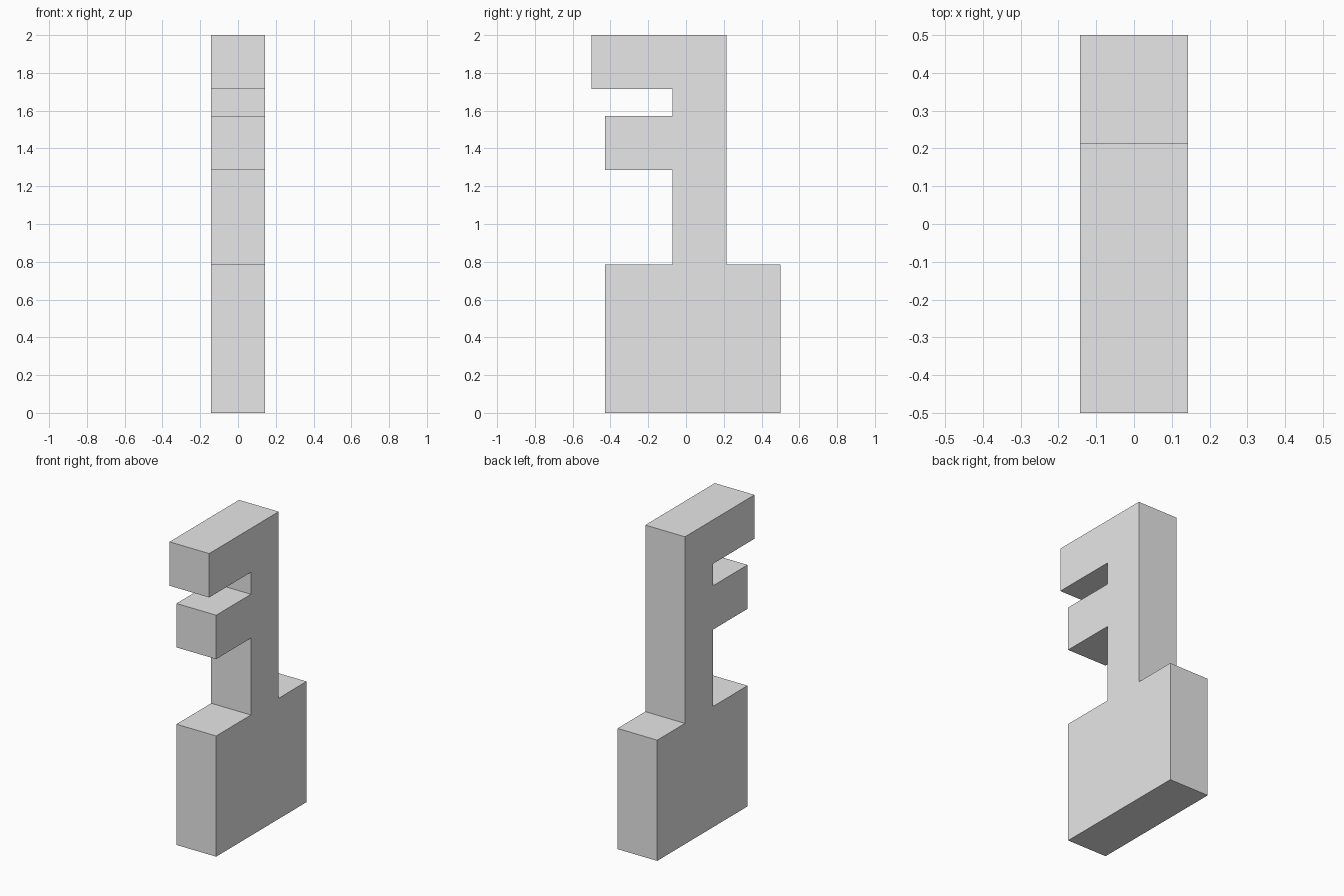
import bpy
import bmesh

cube = bpy.data.objects.get("Cube")
if cube:
    bpy.data.objects.remove(cube, do_unlink=True)

U = 1 / 14          # grid module
HALF_WIDTH = 2 * U

grey = bpy.data.materials.new("plain grey")
grey.use_nodes = True
colour = (0.8, 0.8, 0.8, 1)
grey.diffuse_color = colour
grey.node_tree.nodes["Principled BSDF"].inputs["Base Color"].default_value = colour

# Side outline (y, z) in modules: block base, upright stem, two forward arms
outline = [(-6, 0), (7, 0), (7, 11), (3, 11), (3, 28), (-7, 28), (-7, 24),
           (-1, 24), (-1, 22), (-6, 22), (-6, 18), (-1, 18), (-1, 11), (-6, 11)]

# Extrude the outline across the width
bm = bmesh.new()
side = bm.faces.new([bm.verts.new((-HALF_WIDTH, y * U, z * U)) for y, z in outline])
result = bmesh.ops.extrude_face_region(bm, geom=[side], use_keep_orig=True)
moved = [v for v in result["geom"] if isinstance(v, bmesh.types.BMVert)]
bmesh.ops.translate(bm, vec=(2 * HALF_WIDTH, 0, 0), verts=moved)
bmesh.ops.recalc_face_normals(bm, faces=bm.faces)

mesh = bpy.data.meshes.new("stepped_post")
bm.to_mesh(mesh)
bm.free()
mesh.materials.append(grey)
post = bpy.data.objects.new("stepped_post", mesh)
bpy.context.collection.objects.link(post)
